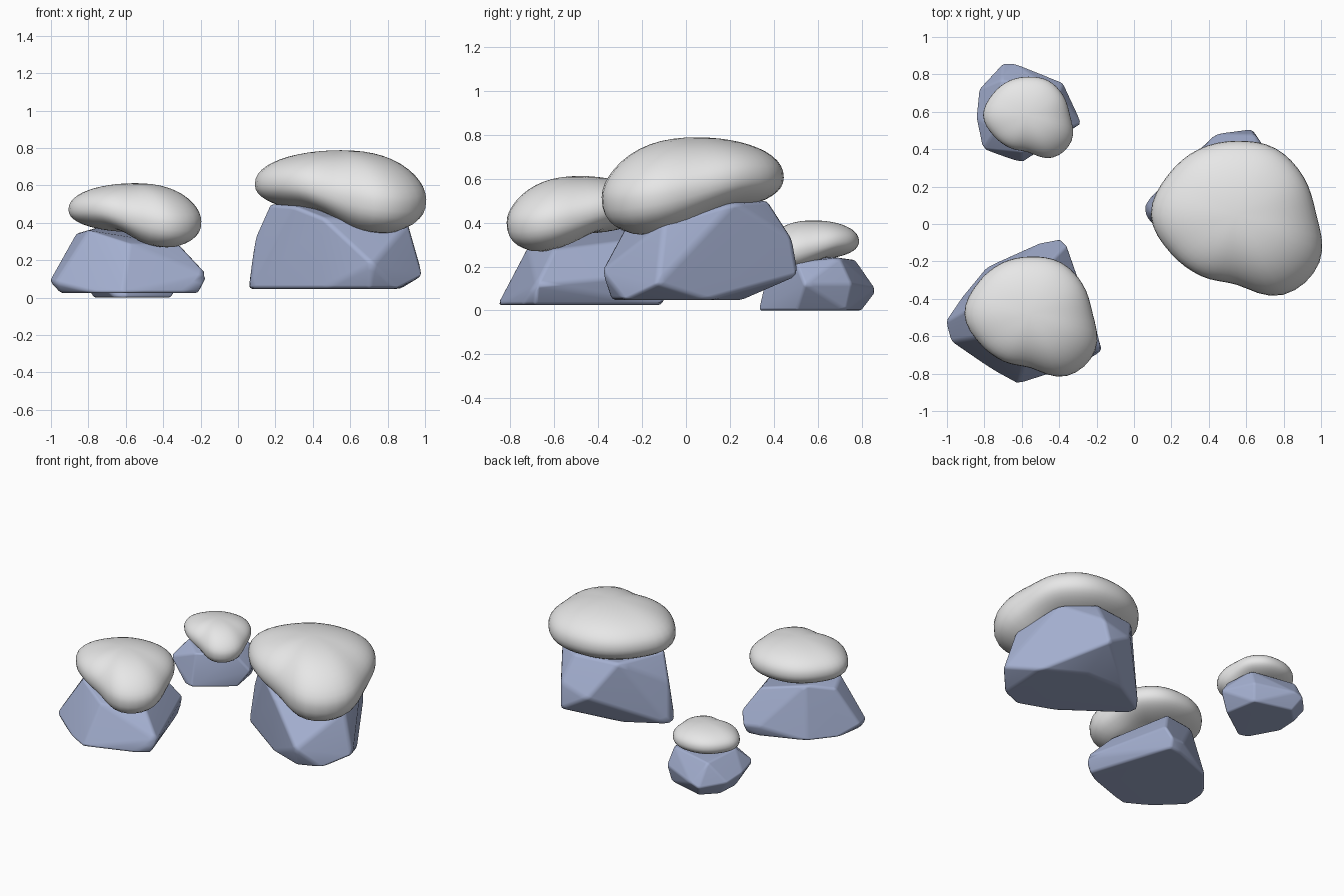
import bpy, bmesh, math
from mathutils import Vector

if "Cube" in bpy.data.objects:
    bpy.data.objects.remove(bpy.data.objects["Cube"])


def material(name, color):
    m = bpy.data.materials.new(name)
    m.diffuse_color = (*color, 1)
    m.use_nodes = True
    m.node_tree.nodes["Principled BSDF"].inputs["Base Color"].default_value = m.diffuse_color
    return m


STONE = material("blue grey stone", (0.37, 0.43, 0.63))
SNOW = material("snow white", (0.8, 0.8, 0.8))


def finish(name, bm, mat):
    bmesh.ops.recalc_face_normals(bm, faces=bm.faces)
    mesh = bpy.data.meshes.new(name)
    bm.to_mesh(mesh)
    bm.free()
    mesh.materials.append(mat)
    ob = bpy.data.objects.new(name, mesh)
    bpy.context.collection.objects.link(ob)
    mesh.shade_smooth()
    return ob


# faceted boulder: hull of a base ring, a waist and a crown, edges softened
def boulder(name, base_z, base, waist, crown, soft):
    bm = bmesh.new()
    for p in [(x, y, base_z) for x, y in base] + waist + crown:
        bm.verts.new(p)
    res = bmesh.ops.convex_hull(bm, input=bm.verts)
    junk = [g for g in res["geom_interior"] + res["geom_unused"]
            if isinstance(g, bmesh.types.BMVert)]
    bmesh.ops.delete(bm, geom=list(set(junk)), context='VERTS')
    bmesh.ops.dissolve_limit(bm, angle_limit=math.radians(6),
                             verts=bm.verts, edges=bm.edges)
    ob = finish(name, bm, STONE)
    bev = ob.modifiers.new("soft edges", 'BEVEL')
    bev.width = soft
    bev.segments = 2
    bev.limit_method = 'ANGLE'
    bev.angle_limit = math.radians(12)
    ob.modifiers.new("flat shading weight", 'WEIGHTED_NORMAL')


# snow outline radius seen from above, every 30 degrees
RADII = [.425, .41, .41, .395, .405, .425, .46, .41, .38, .375, .495, .51]


def outline(a):
    t = (a / math.tau * 12) % 12
    i, f = int(t), t % 1
    p0, p1, p2, p3 = (RADII[(i + k) % 12] for k in (-1, 0, 1, 2))
    return p1 + f * (p2 - p0 + f * (2 * p0 - 5 * p1 + 4 * p2 - p3
                                    + f * (3 * (p1 - p2) + p3 - p0))) / 2


# snow cushion whose front right lobe sags over the stone
def snow_cap(name, center, scale):
    bm = bmesh.new()
    bmesh.ops.create_uvsphere(bm, u_segments=48, v_segments=24, radius=1)
    for v in bm.verts:
        x, y, z = v.co
        r, a = math.hypot(x, y), math.atan2(y, x)
        lobe = max(0, math.cos(a - math.radians(312))) ** 2
        sag = 0.1 * lobe * r ** 3
        if z > 0:
            height = 0.183 * z ** 0.9 - sag
        else:
            height = -(0.155 + 0.15 * lobe * min(1, r * 1.5)) * (-z) ** 0.9 - sag
        R = outline(a) * r
        v.co = Vector(center) + scale * Vector(
            (R * math.cos(a), R * math.sin(a), height))
    finish(name, bm, SNOW)


# large boulder
boulder("large_boulder", 0.047,
        [(.055, .11), (.065, .03), (.45, -.25), (.7, -.34), (.85, -.28),
         (.87, .1), (.6, .25), (.3, .25)],
        [(.72, -.385, .18), (.99, -.13, .12), (.44, .485, .27),
         (.63, .51, .16), (.65, .48, .33), (.09, .06, .32)],
        [(.17, 0, .5), (.3, -.14, .49), (.45, -.25, .43), (.91, -.1, .4),
         (.82, .22, .49), (.62, .37, .5), (.3, .33, .5)], 0.02)
snow_cap("large_snow_cap", (.55, .05, .605), 1)

# medium boulder
boulder("medium_boulder", 0.024,
        [(-.95, -.6), (-.75, -.79), (-.62, -.86), (-.3, -.75), (-.21, -.69),
         (-.4, -.11), (-.5, -.12), (-.79, -.23), (-.92, -.39)],
        [(-1.01, -.52, .09), (-.98, -.63, .08), (-.16, -.68, .12),
         (-.36, -.11, .17), (-.39, -.08, .09), (-.5, -.1, .1)],
        [(-.87, -.44, .34), (-.8, -.6, .36), (-.73, -.3, .38),
         (-.45, -.2, .33), (-.31, -.6, .28), (-.58, -.72, .29)], 0.017)
snow_cap("medium_snow_cap", (-.55, -.48, .47), 0.775)

# small boulder
boulder("small_boulder", 0.0,
        [(-.77, .55), (-.76, .7), (-.66, .8), (-.4, .73), (-.36, .5),
         (-.6, .33), (-.66, .35)],
        [(-.81, .4, .135), (-.845, .57, .12), (-.83, .72, .1),
         (-.7, .86, .08), (-.64, .86, .1), (-.38, .755, .12),
         (-.28, .54, .12)],
        [(-.74, .5, .24), (-.71, .77, .23), (-.4, .7, .24),
         (-.36, .5, .22), (-.6, .38, .22)], 0.012)
snow_cap("small_snow_cap", (-.565, .58, .314), 0.525)
